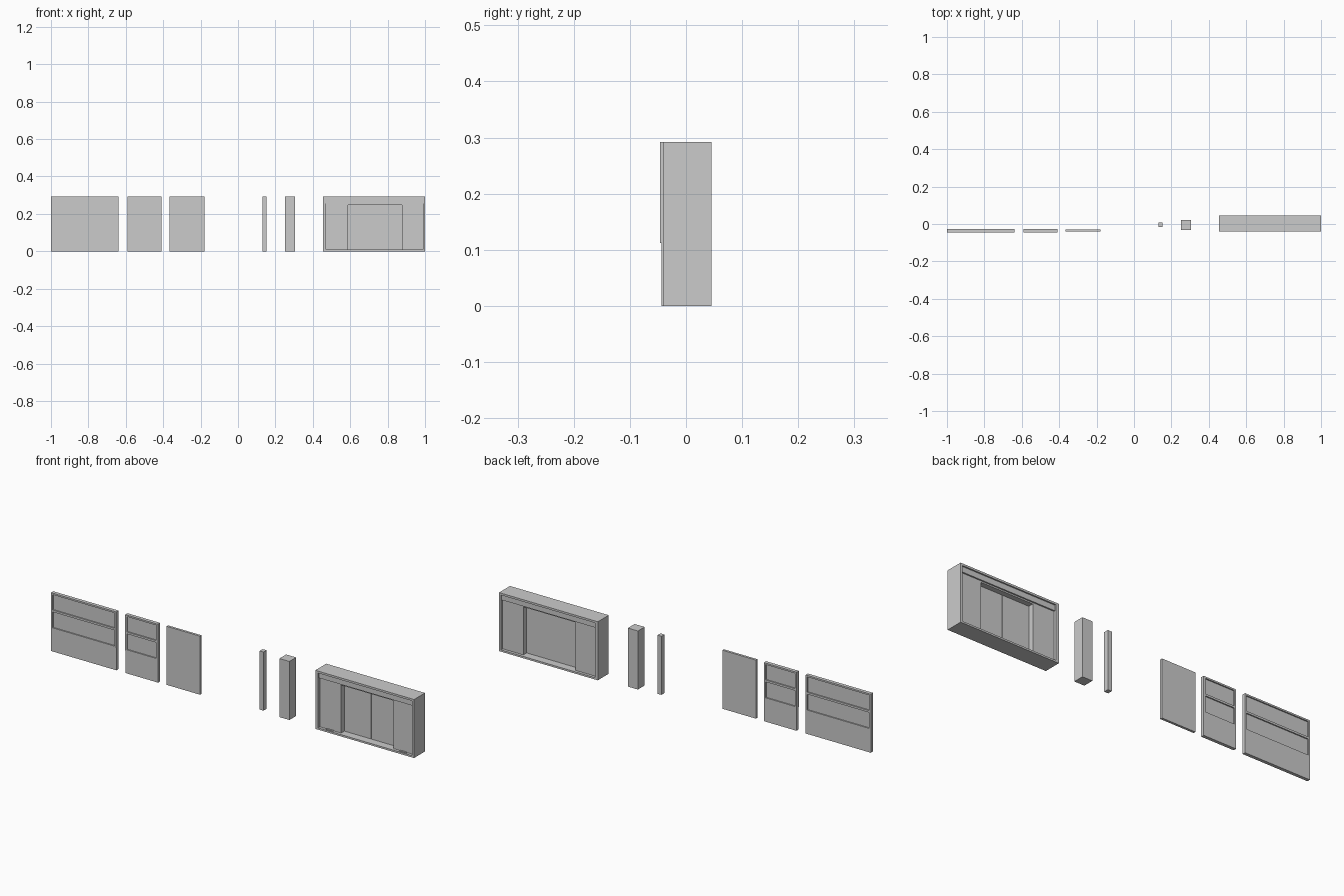
import bpy

if "Cube" in bpy.data.objects:
    bpy.data.objects.remove(bpy.data.objects["Cube"])


def box(name, x0, x1, y0, y1, z0, z1):
    """Box from its minimum and maximum coordinates."""
    bpy.ops.mesh.primitive_cube_add(size=1, location=((x0+x1)/2, (y0+y1)/2, (z0+z1)/2))
    ob = bpy.context.object
    ob.name = name
    ob.scale = (x1-x0, y1-y0, z1-z0)
    bpy.ops.object.transform_apply(location=False, rotation=False, scale=True)
    return ob


H = 0.292


# Glazed wall panels: solid lower half, two framed panes above
def glazed_panel(name, x0, x1):
    rim = 0.009
    box(name + "_base", x0, x1, -0.044, -0.028, 0, 0.112)
    for side, a in (("left", x0), ("right", x1 - rim)):
        box(f"{name}_{side}_stile", a, a + rim, -0.046, -0.028, 0.112, H)
    for i, (z0, z1) in enumerate(((0.112, 0.119), (0.198, 0.208), (0.284, H))):
        box(f"{name}_rail_{i}", x0 + rim, x1 - rim, -0.046, -0.028, z0, z1)
    for i, (z0, z1) in enumerate(((0.119, 0.198), (0.208, 0.284))):
        box(f"{name}_pane_{i}", x0 + rim, x1 - rim, -0.040, -0.034, z0, z1)


glazed_panel("wide_panel", -1.0, -0.64)
glazed_panel("narrow_panel", -0.59, -0.41)

# Plain panel and posts
box("plain_panel", -0.365, -0.18, -0.041, -0.029, 0, H)
box("thin_post", 0.13, 0.152, -0.016, 0.008, 0, H)
box("thick_post", 0.25, 0.305, -0.031, 0.022, 0, H)

# Doorway unit: outer frame
X0, X1, Y0, Y1 = 0.455, 1.0, -0.041, 0.045
IN0, IN1, D0, D1 = 0.47, 0.99, 0.588, 0.876
box("frame_left", X0, IN0, Y0, Y1, 0, H)
box("frame_right", IN1, X1, Y0, Y1, 0, H)
box("frame_top", IN0, IN1, Y0, Y1, 0.282, H)
box("frame_sill", IN0, IN1, Y0, Y1, 0, 0.009)

# Header and side walls, set back from the frame
box("header", IN0, IN1, Y0 + 0.007, Y1 - 0.007, 0.255, 0.282)
box("side_wall_left", IN0, D0, Y0 + 0.014, Y1 - 0.014, 0.009, 0.255)
box("side_wall_right", D1, IN1, Y0 + 0.014, Y1 - 0.014, 0.009, 0.255)
box("door_lintel", D0, D1, Y0 + 0.014, Y1 - 0.014, 0.248, 0.255)

# Pair of sliding doors with a narrow gap, in the middle of the depth
mid = (D0 + D1) / 2 + 0.004
box("door_left", D0, mid - 0.001, -0.001, 0.005, 0.009, 0.248)
box("door_right", mid + 0.001, D1, -0.001, 0.005, 0.009, 0.248)
box("door_seal", mid - 0.001, mid + 0.001, 0.001, 0.003, 0.009, 0.248)

# Small floor fittings in front of the side walls
for side, x in (("left", 0.53), ("right", 0.935)):
    box(f"floor_fitting_{side}", x - 0.018, x + 0.018, Y0 + 0.004, Y0 + 0.012, 0.009, 0.013)
